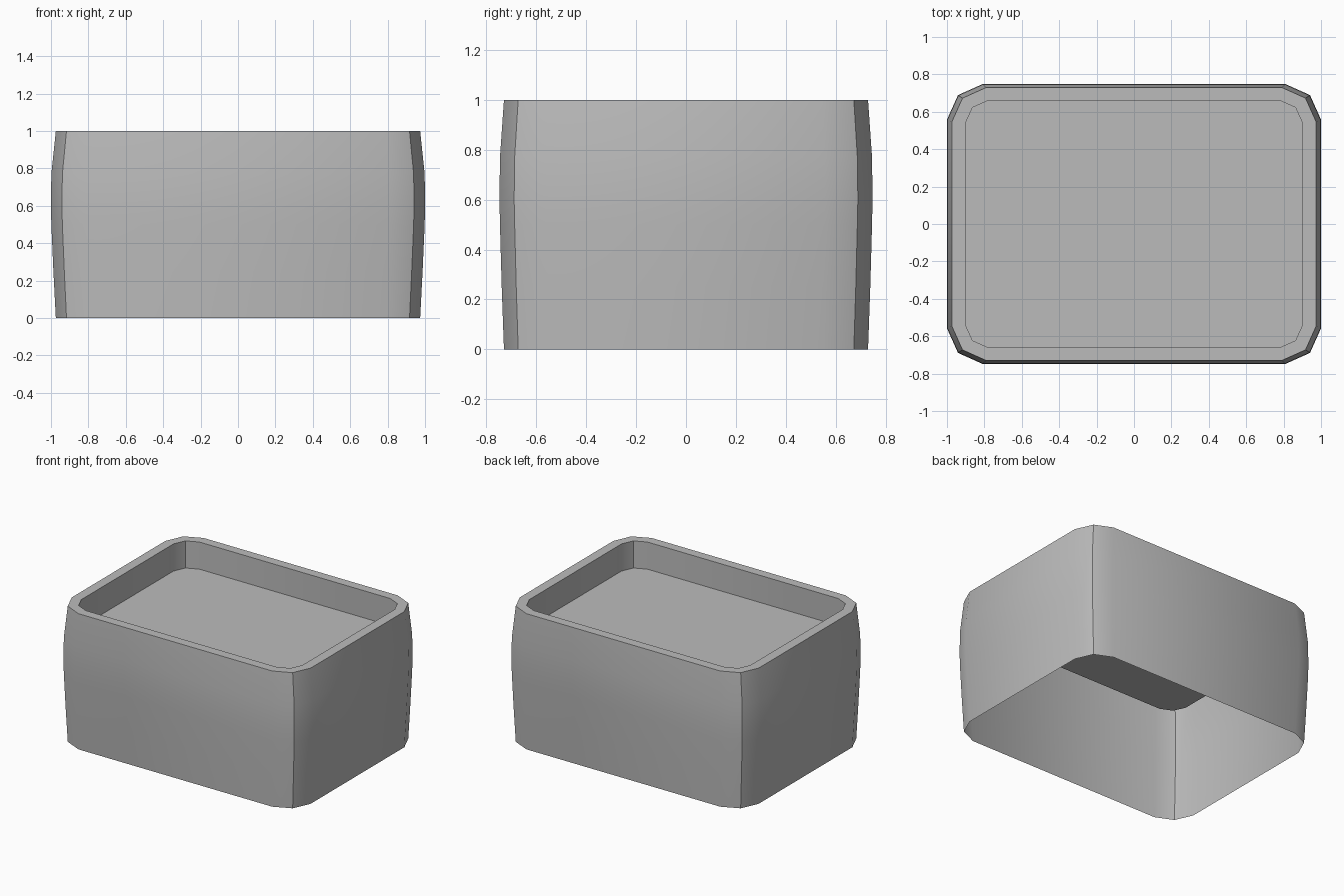
import bpy
import bmesh
import math

cube = bpy.data.objects.get("Cube")
if cube:
    bpy.data.objects.remove(cube, do_unlink=True)

# Single grey material
grey = bpy.data.materials.new("plain grey")
grey.use_nodes = True
colour = (0.5, 0.5, 0.5, 1)
grey.diffuse_color = colour
grey.node_tree.nodes["Principled BSDF"].inputs["Base Color"].default_value = colour


def ring(bm, half_x, half_y, cut, z):
    """Rounded rectangle with three points on each corner."""
    corner = [(half_x, half_y - cut),
              (half_x - 0.31 * cut, half_y - 0.31 * cut),
              (half_x - cut, half_y)]
    points = []
    for sx, sy in ((1, 1), (-1, 1), (-1, -1), (1, -1)):
        part = [(x * sx, y * sy) for x, y in corner]
        points += part if sx * sy > 0 else part[::-1]
    return [bm.verts.new((x, y, z)) for x, y in points]


# Bulging outer wall, flat rim, then the recessed tray wall (open underneath)
levels = [
    (0.974, 0.73, 0.184, 0.0),
    (0.987, 0.739, 0.188, 0.25),
    (0.998, 0.746, 0.19, 0.5),
    (1.0, 0.748, 0.19, 0.6),
    (0.998, 0.746, 0.19, 0.77),
    (0.974, 0.73, 0.184, 1.0),
    (0.902, 0.661, 0.124, 1.0),
    (0.902, 0.661, 0.124, 0.8),
]
bm = bmesh.new()
rings = [ring(bm, *level) for level in levels]
for low, high in zip(rings, rings[1:]):
    for i in range(len(low)):
        j = (i + 1) % len(low)
        bm.faces.new((low[i], low[j], high[j], high[i]))

# Tray floor
bm.faces.new(rings[-1])

mesh = bpy.data.meshes.new("open_box_with_tray")
bm.to_mesh(mesh)
bm.free()
mesh.materials.append(grey)
box = bpy.data.objects.new("open_box_with_tray", mesh)
bpy.context.collection.objects.link(box)

# Smooth walls with a crisp edge down each corner
bpy.ops.object.select_all(action="DESELECT")
box.select_set(True)
bpy.context.view_layer.objects.active = box
bpy.ops.object.shade_smooth_by_angle(angle=math.radians(32))
